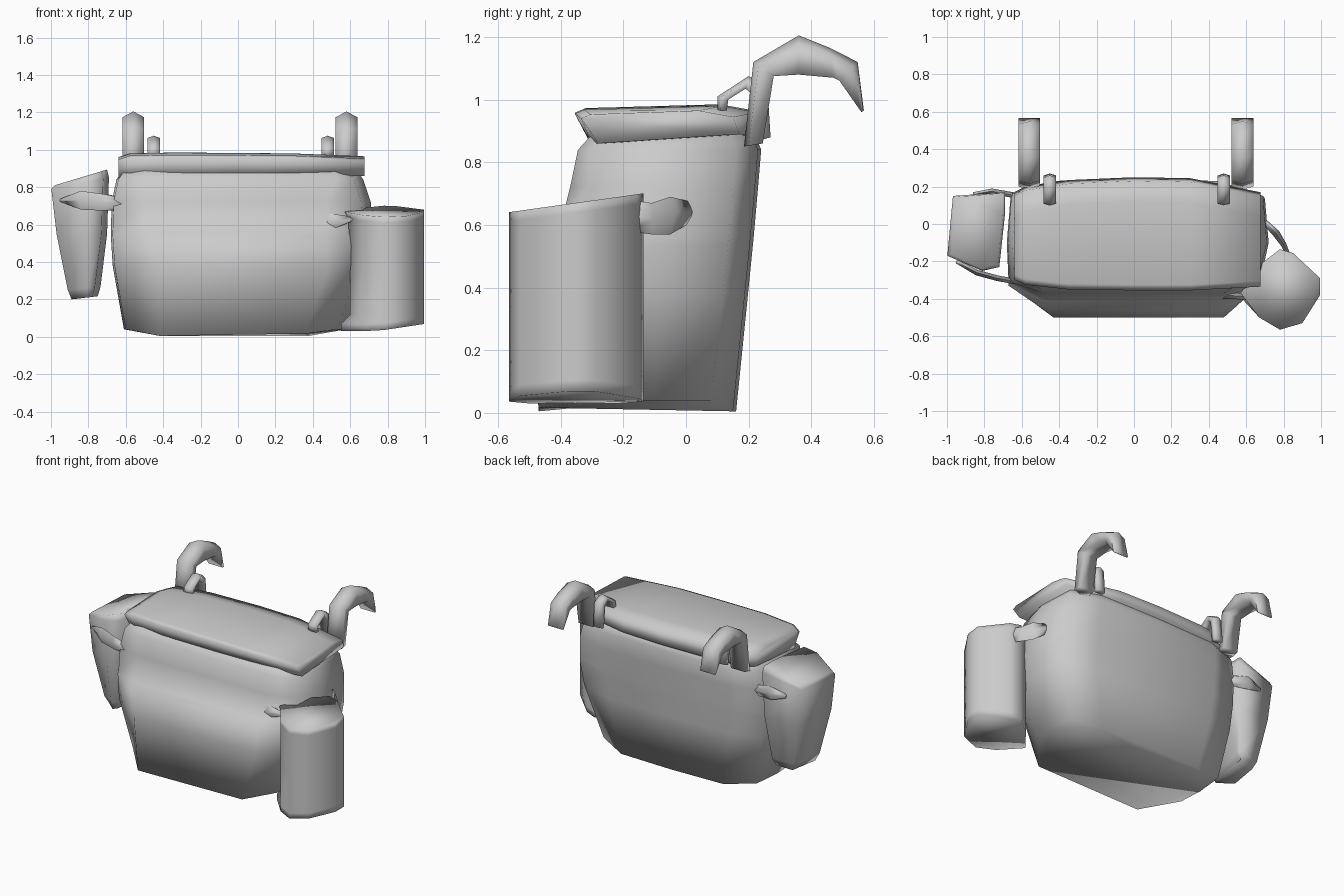
import bpy, bmesh, math
from mathutils import Vector


def loft(name, rings, angle=110):
    """Skin a list of equal-length 3D rings into a closed, smoothed mesh."""
    bm = bmesh.new()
    vs = [[bm.verts.new(p) for p in r] for r in rings]
    n = len(rings[0])
    for a, b in zip(vs, vs[1:]):
        for i in range(n):
            j = (i + 1) % n
            bm.faces.new((a[i], a[j], b[j], b[i]))
    bm.faces.new(vs[0][::-1])
    bm.faces.new(vs[-1])
    bmesh.ops.recalc_face_normals(bm, faces=bm.faces)
    me = bpy.data.meshes.new(name)
    bm.to_mesh(me)
    bm.free()
    ob = bpy.data.objects.new(name, me)
    bpy.context.collection.objects.link(ob)
    bpy.ops.object.select_all(action='DESELECT')
    ob.select_set(True)
    bpy.context.view_layer.objects.active = ob
    bpy.ops.object.shade_smooth_by_angle(angle=math.radians(angle))
    return ob


def strap(name, path):
    """Lens-section strap; path points are (x, y, z, half height, half thickness)."""
    rings = []
    for i, (x, y, z, h, t) in enumerate(path):
        a, b = path[max(i - 1, 0)], path[min(i + 1, len(path) - 1)]
        d = Vector((b[0] - a[0], b[1] - a[1], 0)).normalized()
        nx, ny = -d.y * t, d.x * t
        rings.append([(x, y, z + h), (x + nx, y + ny, z),
                      (x, y, z - h), (x - nx, y - ny, z)])
    return loft(name, rings)


# Main bag body: front corners, side, back corners, rising in sections
def body_ring(z, fl, fr, front, fside, wl, wr, back, bx, lift=0):
    return [(fl, front, z), (fr, front, z + lift / 3), (wr - 0.05, fside, z + lift),
            (wr, -0.1, z + lift), (wr - 0.02, back - 0.08, z + lift),
            (bx, back - 0.01, z), (0, back, z), (-bx, back - 0.01, z),
            (-wl + 0.02, back - 0.07, z + lift),
            (-wl, -0.1, z + lift), (-wl + 0.01, fside, z + lift)]


loft("bag_body", [
    body_ring(0.005, -0.42, 0.36, -0.47, -0.27, 0.61, 0.58, 0.16, 0.38, 0.035),
    body_ring(0.38, -0.43, 0.48, -0.50, -0.33, 0.67, 0.70, 0.198, 0.45),
    body_ring(0.54, -0.48, 0.47, -0.46, -0.33, 0.68, 0.72, 0.214, 0.46),
    body_ring(0.56, -0.48, 0.47, -0.41, -0.32, 0.68, 0.72, 0.216, 0.46),
    body_ring(0.72, -0.48, 0.48, -0.37, -0.31, 0.675, 0.71, 0.230, 0.46),
    body_ring(0.84, -0.50, 0.52, -0.345, -0.30, 0.65, 0.67, 0.240, 0.45),
    body_ring(0.90, -0.50, 0.52, -0.29, -0.25, 0.61, 0.63, 0.215, 0.42),
])

# Lid: side profile swept across the width
rings = []
for x, front, back, lo, top in [(-0.64, -0.30, 0.17, 0.845, 0.96),
                                (-0.58, -0.325, 0.20, 0.84, 0.98),
                                (-0.35, -0.35, 0.235, 0.845, 0.985),
                                (0.0, -0.355, 0.25, 0.85, 0.983),
                                (0.3, -0.355, 0.245, 0.855, 0.98),
                                (0.675, -0.335, 0.17, 0.86, 0.965)]:
    rings.append([(x, front + 0.055, lo), (x, front, top - 0.025),
                  (x, front + 0.03, top - 0.012), (x, back - 0.13, top),
                  (x, back - 0.02, top - 0.02), (x, back, lo + 0.03)])
loft("lid", rings)

# Large pouch on the front right corner
outline = [(0.60, -0.37), (0.67, -0.50), (0.78, -0.565), (0.90, -0.53),
           (0.995, -0.38), (0.995, -0.29), (0.85, -0.155), (0.78, -0.135),
           (0.67, -0.22)]
rings = []
for t, flare in [(0, 0.05), (0.06, 0.05), (0.14, 0), (0.5, 0), (0.95, 0.01), (1, 0.03)]:
    ring = []
    for x, y in outline:
        lo = 0.03 + max(0, x - 0.74) * 0.15
        hi = 0.64 + (y + 0.57) * 0.14
        ring.append((x - flare * (x < 0.65), y, lo + (hi - lo) * t))
    rings.append(ring)
loft("right_pouch", rings)


# Tapered pouch on the left side
def side_ring(z, x0, x1, y0, y1, tilt):
    pts = [(x0, y0 + 0.08), (x0 + (x1 - x0) * 0.6, y0), (x1 - 0.03, y0 + 0.02),
           (x1, y0 + 0.3), (x1, y1), (x0 + 0.03, y1 - 0.02)]
    return [(x, y, z + tilt * (x - x0)) for x, y in pts]


loft("left_pouch", [side_ring(0.20, -0.89, -0.75, -0.19, 0.11, 0.12),
                    side_ring(0.25, -0.91, -0.735, -0.21, 0.13, 0.1),
                    side_ring(0.55, -0.97, -0.70, -0.25, 0.16, 0.0),
                    side_ring(0.79, -0.998, -0.69, -0.25, 0.17, 0.2),
                    side_ring(0.81, -0.98, -0.70, -0.24, 0.165, 0.3)])

# Straps tying the pouches to the body
strap("left_front_strap", [(-0.95, -0.20, 0.73, 0.008, 0.01),
                           (-0.84, -0.26, 0.73, 0.05, 0.015),
                           (-0.73, -0.29, 0.72, 0.045, 0.015),
                           (-0.62, -0.31, 0.71, 0.035, 0.015)])
strap("left_back_strap", [(-0.86, 0.16, 0.73, 0.015, 0.01),
                          (-0.76, 0.175, 0.73, 0.045, 0.015),
                          (-0.62, 0.15, 0.71, 0.035, 0.015)])
strap("right_front_strap", [(0.43, -0.37, 0.60, 0.035, 0.015),
                            (0.49, -0.38, 0.615, 0.045, 0.02),
                            (0.62, -0.39, 0.63, 0.01, 0.015)])
strap("right_side_strap", [(0.70, 0.01, 0.64, 0.035, 0.015),
                           (0.76, -0.05, 0.63, 0.06, 0.02),
                           (0.80, -0.11, 0.62, 0.05, 0.015),
                           (0.83, -0.18, 0.63, 0.05, 0.012)])

# Hanging hooks and small loops at the back, one of each per side
hook = [((0.185, 0.85), (0.245, 0.86)), ((0.215, 1.12), (0.28, 1.075)),
        ((0.36, 1.205), (0.36, 1.08)), ((0.46, 1.165), (0.47, 1.07)),
        ((0.548, 1.12), (0.49, 1.06)), ((0.568, 0.965), (0.56, 0.96))]
loop = [((0.10, 0.965), (0.13, 0.965)), ((0.10, 1.01), (0.135, 1.0)),
        ((0.20, 1.075), (0.19, 1.035)), ((0.26, 1.04), (0.22, 1.01)),
        ((0.27, 0.88), (0.235, 0.87))]


def arch(name, cx, stations, w, peak):
    rings = []
    for (oy, oz), (iy, iz) in stations:
        my, mz = oy + (iy - oy) * peak, oz + (iz - oz) * peak
        rings.append([(cx - w, my, mz), (cx, oy, oz), (cx + w, my, mz),
                      (cx + w * 0.9, iy, iz), (cx - w * 0.9, iy, iz)])
    loft(name, rings)


for side, hx, lx in (("left", -0.56, -0.45), ("right", 0.58, 0.48)):
    arch(side + "_hook", hx, hook, 0.058, 0.25)
    arch(side + "_loop", lx, loop, 0.033, 0.3)
